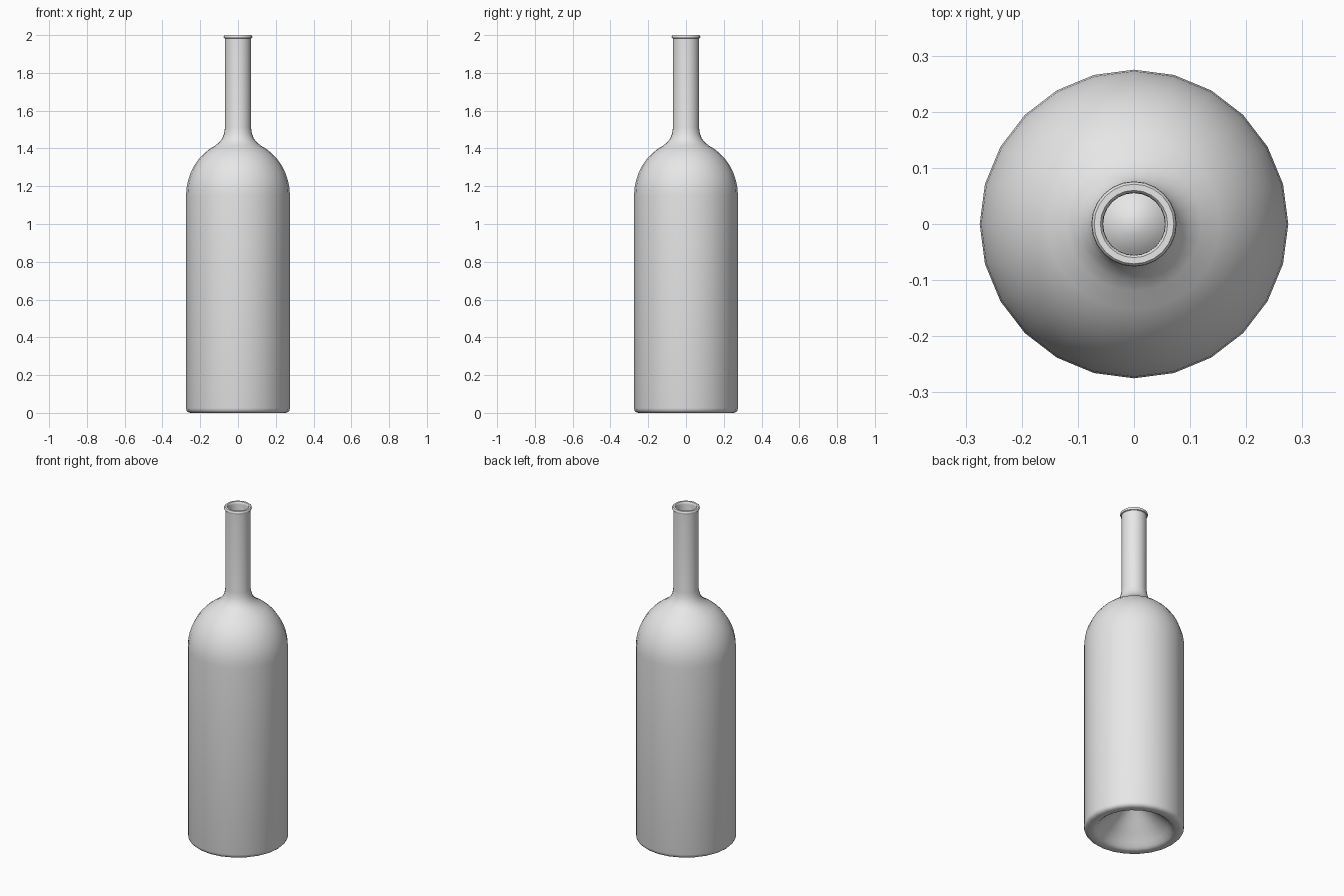
import bpy, bmesh, math

if "Cube" in bpy.data.objects:
    bpy.data.objects.remove(bpy.data.objects["Cube"], do_unlink=True)

SIDES = 24

# Grey glass
glass = bpy.data.materials.new("grey glass")
glass.use_nodes = True
COLOUR = (0.8, 0.8, 0.8, 1.0)
glass.diffuse_color = COLOUR
glass.node_tree.nodes["Principled BSDF"].inputs["Base Color"].default_value = COLOUR


def shoulder(radius, height, end_radius, steps=8):
    """Elliptical dome from the body wall up towards the neck."""
    last = math.acos(end_radius / radius)
    return [(radius * math.cos(last * i / steps),
             1.15 + height * math.sin(last * i / steps)) for i in range(steps + 1)]


def lathe(name, profile):
    """Turn a (radius, z) profile about the z axis; zero radius closes a pole."""
    bm = bmesh.new()
    rings = []
    for r, z in profile:
        if r == 0:
            rings.append([bm.verts.new((0, 0, z))] * SIDES)
        else:
            rings.append([bm.verts.new((r * math.cos(math.tau * i / SIDES),
                                        r * math.sin(math.tau * i / SIDES), z))
                          for i in range(SIDES)])
    for low, high in zip(rings, rings[1:]):
        for i in range(SIDES):
            j = (i + 1) % SIDES
            corners = dict.fromkeys((low[i], low[j], high[j], high[i]))
            bm.faces.new(list(corners))
    bmesh.ops.recalc_face_normals(bm, faces=bm.faces)
    mesh = bpy.data.meshes.new(name)
    bm.to_mesh(mesh)
    bm.free()
    mesh.materials.append(glass)
    obj = bpy.data.objects.new(name, mesh)
    bpy.context.collection.objects.link(obj)
    return obj


# Hollow underside, rising to a point
punt = [(0, 0.19), (0.02, 0.187), (0.05, 0.165), (0.1, 0.115),
        (0.15, 0.068), (0.19, 0.03), (0.205, 0.012), (0.216, 0.004)]
# Foot ring and straight body
foot = [(0.225, 0), (0.252, 0), (0.264, 0.004), (0.272, 0.012), (0.275, 0.025)]
# Flare from shoulder to neck
flare = [(0.1, 1.433), (0.084, 1.452), (0.074, 1.478), (0.069, 1.51)]
# Neck and rounded lip
lip = [(0.069, 1.982), (0.074, 1.984), (0.076, 1.989), (0.075, 1.996), (0.071, 2.0),
       (0.06, 2.0), (0.056, 1.996), (0.055, 1.985)]
# Inner wall, back down to the inside of the punt
inside = [(0.055, 1.51), (0.06, 1.474), (0.07, 1.444), (0.088, 1.422)]
inside += shoulder(0.261, 0.281, 0.108)[::-1]
inside += [(0.261, 0.03), (0.25, 0.016), (0.225, 0.014), (0.2, 0.042),
           (0.15, 0.088), (0.1, 0.135), (0.05, 0.185), (0.02, 0.203), (0, 0.205)]

bottle = lathe("bottle", punt + foot + shoulder(0.275, 0.295, 0.12) + flare + lip + inside)

# Smooth glass with crisp edges
bpy.ops.object.select_all(action='DESELECT')
bottle.select_set(True)
bpy.context.view_layer.objects.active = bottle
bpy.ops.object.shade_smooth_by_angle(angle=math.radians(40))
